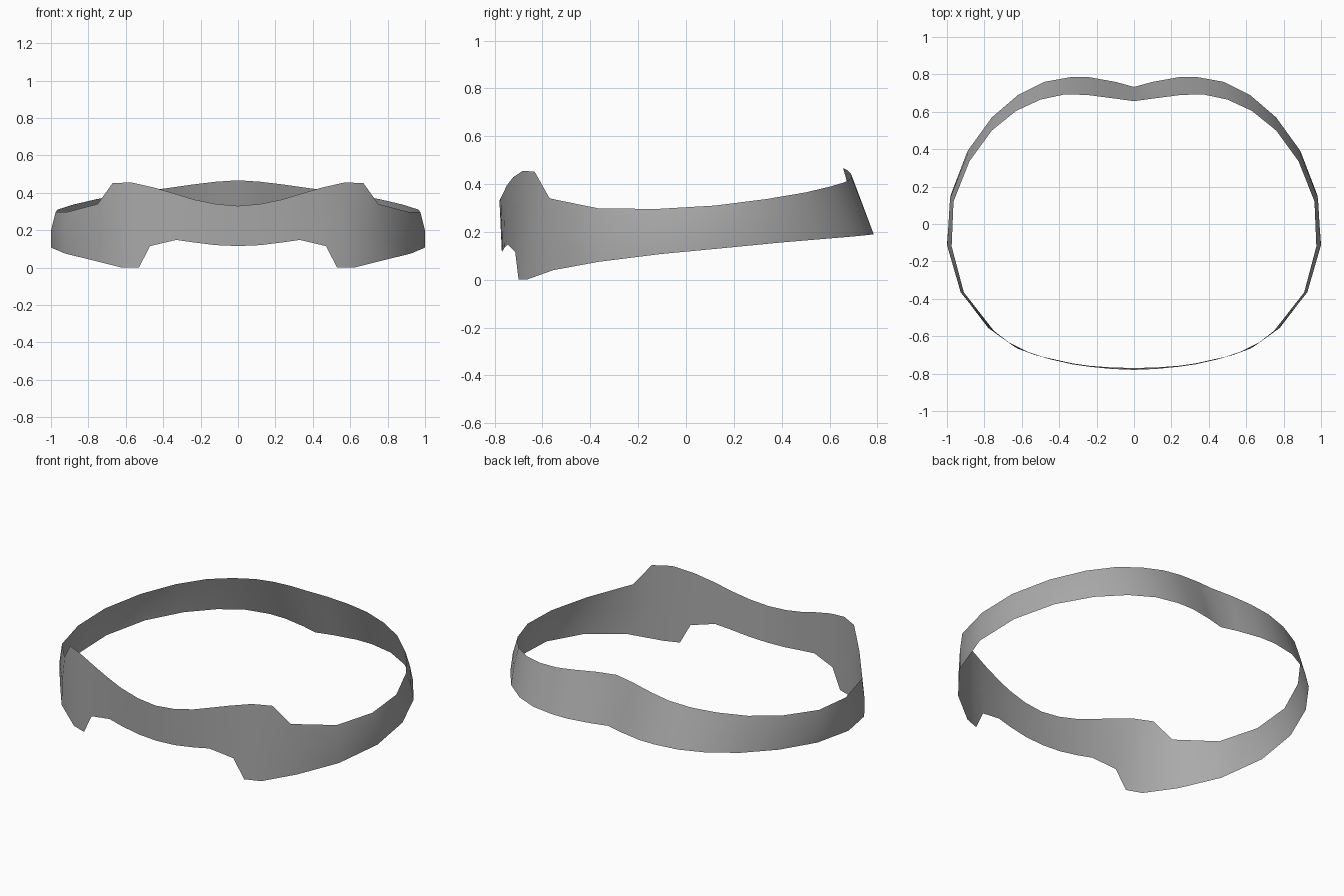
import bpy
import bmesh
from mathutils import Vector

cube = bpy.data.objects.get("Cube")
if cube:
    bpy.data.objects.remove(cube, do_unlink=True)

# Left half of the band, in hundredths: upper edge (x, y, z), lower edge (x, y, z)
front_panel = [
    ((0, -78, 33), (0, -77, 11.5)),
    ((12, -77.5, 34), (12, -76.7, 12)),
    ((24, -76.3, 36.5), (24, -75.8, 13.5)),
    ((33, -75, 39.3), (33, -74.5, 14.8)),
    ((45, -72.3, 42.8), (47, -71.4, 11.5)),
    ((57, -68.3, 45.5), (53, -70, 0)),
    ((67, -63.3, 45.2), (62, -66.7, 0)),
]
side_strap = [
    ((75, -57, 34), (78, -55.5, 4)),
    ((91, -36.5, 29.8), (92.5, -36.5, 7.5)),
    ((97.5, -12, 29.6), (100, -11, 10.7)),
    ((96.5, 12, 31), (98, 15.5, 13.2)),
    ((88, 33.5, 33.7), (89, 39, 15.5)),
]
back_strap = [
    ((76, 50, 36.5), (76, 57, 17)),
    ((63, 60.5, 39), (62, 69, 18)),
    ((50, 66.5, 40.8), (48, 76, 18.7)),
    ((37, 69.3, 42.6), (34, 78.5, 19)),
    ((25, 69, 44.3), (24, 78.5, 19)),
    ((12, 67.3, 45.9), (10, 76, 19)),
    ((0, 65.7, 46.7), (0, 73.3, 19)),
]


def column(upper, lower):
    """Upper, middle and lower points; the middle bows outward at the sides."""
    top, bottom = Vector(upper) / 100, Vector(lower) / 100
    middle = (top + bottom) / 2
    middle.x += 0.012 * middle.x ** 3
    return top, middle, bottom


def make_material(name, colour):
    mat = bpy.data.materials.new(name)
    mat.use_nodes = True
    mat.diffuse_color = colour
    for node in mat.node_tree.nodes:
        if node.type == 'BSDF_PRINCIPLED':
            node.inputs["Base Color"].default_value = colour
    return mat


# Loft the half band through its columns
bm = bmesh.new()
columns = [[bm.verts.new(p) for p in column(*pair)]
           for pair in front_panel + side_strap + back_strap]
for a, b in zip(columns, columns[1:]):
    for row in range(len(a) - 1):
        bm.faces.new((a[row], a[row + 1], b[row + 1], b[row]))

mesh = bpy.data.meshes.new("head_band")
bm.to_mesh(mesh)
bm.free()
mesh.materials.append(make_material("plain grey", (0.4, 0.4, 0.4, 1)))

band = bpy.data.objects.new("head_band", mesh)
bpy.context.collection.objects.link(band)

# Mirror to the right half and weld the centre seams
mirror = band.modifiers.new("mirror", 'MIRROR')
mirror.use_axis[0] = True
mirror.use_clip = True
mirror.merge_threshold = 0.001

# Soft shading along the whole strip
for poly in mesh.polygons:
    poly.use_smooth = True
